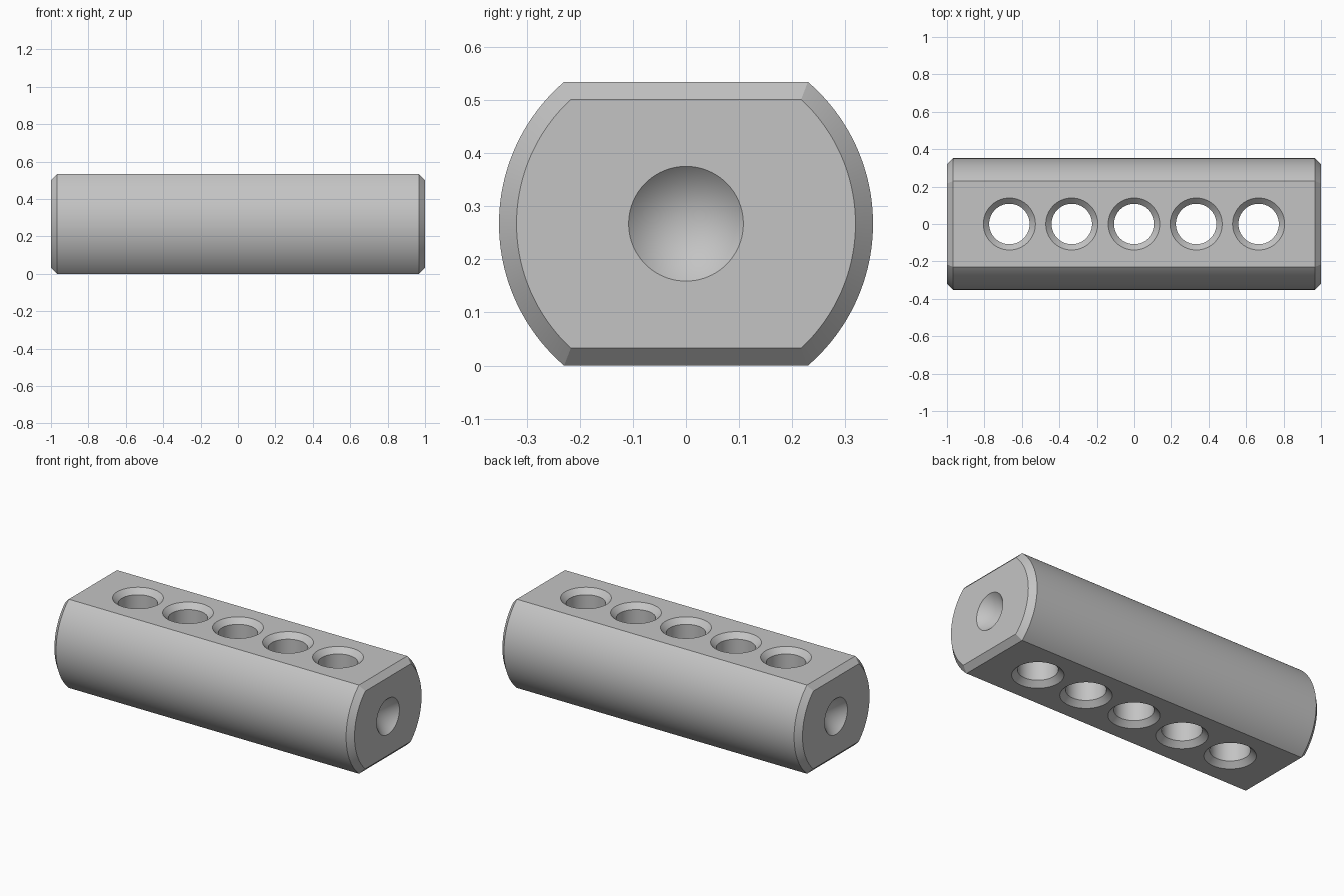
import bpy, bmesh, math
from mathutils import Matrix

cube = bpy.data.objects.get("Cube")
if cube:
    bpy.data.objects.remove(cube, do_unlink=True)

HALF_H, RADIUS, CHAMFER = 0.267, 0.352, 0.033
HOLE_R, SINK_R = 0.108, 0.139

grey = bpy.data.materials.new("Machined grey")
grey.use_nodes = True
colour = (0.55, 0.55, 0.55, 1)
grey.diffuse_color = colour
grey.node_tree.nodes["Principled BSDF"].inputs["Base Color"].default_value = colour


def make_object(name, bm):
    bmesh.ops.recalc_face_normals(bm, faces=bm.faces)
    mesh = bpy.data.meshes.new(name)
    bm.to_mesh(mesh)
    bm.free()
    mesh.materials.append(grey)
    obj = bpy.data.objects.new(name, mesh)
    bpy.context.collection.objects.link(obj)
    return obj


def loft(bm, rings):
    """Skin a list of equal-length point rings and cap both ends."""
    loops = [[bm.verts.new(p) for p in ring] for ring in rings]
    n = len(loops[0])
    for a, b in zip(loops, loops[1:]):
        for i in range(n):
            j = (i + 1) % n
            bm.faces.new((a[i], a[j], b[j], b[i]))
    bm.faces.new(loops[0])
    bm.faces.new(loops[-1])


def section(x, inset, steps=48):
    """Round bar section with flats at top and bottom."""
    r, h = RADIUS - inset, HALF_H - inset
    limit = math.asin(h / r)
    angles = [-limit + 2 * limit * i / steps for i in range(steps + 1)]
    angles += [a + math.pi for a in angles]
    return [(x, r * math.cos(a), HALF_H + r * math.sin(a)) for a in angles]


def circle(x, r, z, sides=80):
    return [(x + r * math.cos(math.tau * i / sides),
             r * math.sin(math.tau * i / sides), z) for i in range(sides)]


# Chamfered bar body
bm = bmesh.new()
loft(bm, [section(-1, CHAMFER), section(-1 + CHAMFER, 0),
          section(1 - CHAMFER, 0), section(1, CHAMFER)])
body = make_object("bar_body", bm)

# Cutter for five through holes, countersunk on both flats
bm = bmesh.new()
sink, over = SINK_R - HOLE_R, 0.02
top = 2 * HALF_H
for k in range(-2, 3):
    x = k / 3
    loft(bm, [circle(x, SINK_R + over, -over), circle(x, HOLE_R, sink),
              circle(x, HOLE_R, top - sink), circle(x, SINK_R + over, top + over)])
holes = make_object("hole_cutter", bm)

# Cutter for the conical centre in each end
bm = bmesh.new()
for side in (-1, 1):
    depth = HOLE_R + over
    turn = Matrix.Rotation(-side * math.pi / 2, 4, "Y")
    place = Matrix.Translation((side * (1 + over - depth / 2), 0, HALF_H))
    bmesh.ops.create_cone(bm, cap_ends=True, segments=80, radius1=depth,
                          radius2=0, depth=depth, matrix=place @ turn)
centres = make_object("centre_cutter", bm)

# Cut the body and finish the shading
for cutter in (holes, centres):
    cutter.hide_render = True
    cutter.hide_set(True)
    mod = body.modifiers.new(cutter.name, "BOOLEAN")
    mod.operation, mod.solver, mod.object = "DIFFERENCE", "EXACT", cutter
bpy.ops.object.select_all(action="DESELECT")
body.select_set(True)
bpy.context.view_layer.objects.active = body
for name in [m.name for m in body.modifiers]:
    bpy.ops.object.modifier_apply(modifier=name)
for cutter in (holes, centres):
    bpy.data.objects.remove(cutter, do_unlink=True)
bpy.ops.object.shade_smooth_by_angle(angle=math.radians(25))
